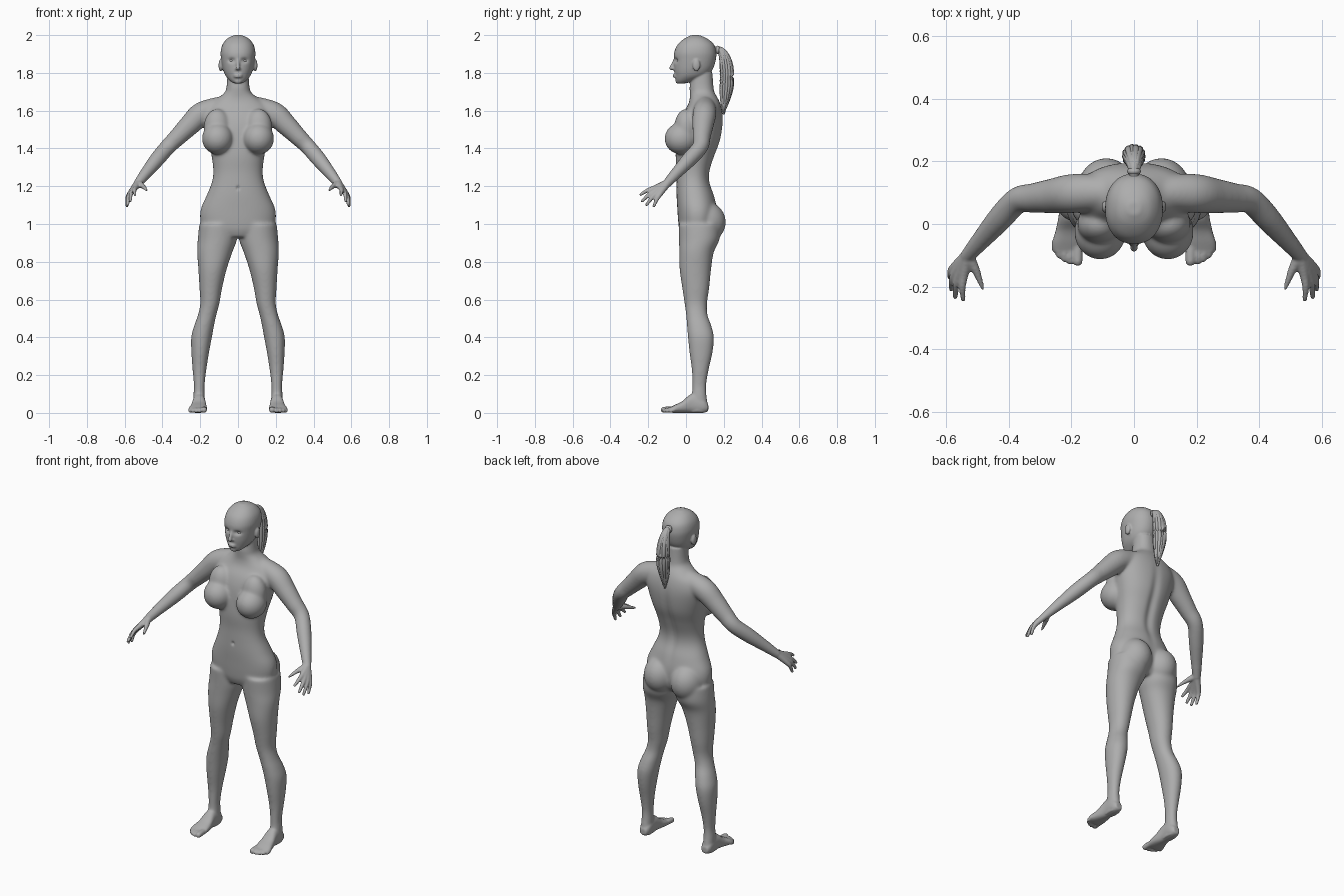
import bpy, bmesh, math, random
from mathutils import Vector, Matrix

random.seed(4)
grey = bpy.data.materials.new("plain grey")
grey.diffuse_color = (0.42, 0.42, 0.42, 1)


def spline(rows, steps=6):
    """Catmull-Rom through tuples of any length."""
    out = []
    for i in range(len(rows) - 1):
        p = [Vector(rows[min(max(i + k, 0), len(rows) - 1)]) for k in (-1, 0, 1, 2)]
        for j in range(steps):
            t = j / steps
            out.append(0.5 * (2 * p[1] + (p[2] - p[0]) * t
                              + (2 * p[0] - 5 * p[1] + 4 * p[2] - p[3]) * t * t
                              + (3 * p[1] - p[0] - 3 * p[2] + p[3]) * t ** 3))
    return out + [Vector(rows[-1])]


def skin(bm, rings):
    vs = [[bm.verts.new(p) for p in r] for r in rings]
    n = len(vs[0])
    for a, b in zip(vs, vs[1:]):
        for i in range(n):
            bm.faces.new((a[i], a[(i + 1) % n], b[(i + 1) % n], b[i]))
    bm.faces.new(vs[0])
    bm.faces.new(vs[-1])


def power(v, e):
    return math.copysign(abs(v) ** (2 / e), v)


def loft(bm, rows, s=1, e=2.2, along_y=False, n=40):
    """Rows are (station, centre x, half width, near, far)."""
    rings = []
    for t, cx, hw, lo, hi in spline(rows):
        ring = []
        for k in range(n):
            a = 2 * math.pi * k / n
            x = s * (cx + hw * power(math.cos(a), e))
            d = (lo + hi) / 2 + (hi - lo) / 2 * power(math.sin(a), e)
            ring.append((x, t, d) if along_y else (x, d, t))
        rings.append(ring)
    skin(bm, rings)


def ball(bm, c, r, s=1):
    m = Matrix.Translation((s * c[0], c[1], c[2])) @ Matrix.Diagonal((*r, 1))
    bmesh.ops.create_uvsphere(bm, u_segments=32, v_segments=20, radius=1, matrix=m)


def tube(bm, pts, s=1, n=20):
    """Points are (x, y, z, radius); ends are rounded."""
    q = spline([(s * p[0], *p[1:]) for p in pts])
    rings = []
    for i, p in enumerate(q):
        d = (q[min(i + 1, len(q) - 1)] - q[max(i - 1, 0)]).to_3d()
        rot = d.to_track_quat('Z', 'Y')
        rings.append([p.to_3d() + rot @ Vector((math.cos(2 * math.pi * k / n) * p[3],
                                                math.sin(2 * math.pi * k / n) * p[3], 0))
                      for k in range(n)])
    skin(bm, rings)
    for p in (q[0], q[-1]):
        ball(bm, p[:3], (p[3],) * 3)


def finish(bm, name):
    bmesh.ops.recalc_face_normals(bm, faces=bm.faces)
    me = bpy.data.meshes.new(name)
    bm.to_mesh(me)
    bm.free()
    ob = bpy.data.objects.new(name, me)
    bpy.context.collection.objects.link(ob)
    me.materials.append(grey)
    me.shade_smooth()
    return ob


def bake(ob):
    dg = bpy.context.evaluated_depsgraph_get()
    me = bpy.data.meshes.new_from_object(ob.evaluated_get(dg))
    ob.modifiers.clear()
    ob.data = me


bm = bmesh.new()
# torso and neck
loft(bm, [(z, 0, w, f, b) for z, w, f, b in (
    (.93, .10, -.02, .13), (.97, .18, -.036, .155), (1.02, .2, -.042, .165),
    (1.08, .197, -.046, .165), (1.15, .167, -.05, .15), (1.22, .139, -.05, .127),
    (1.28, .131, -.05, .128), (1.36, .14, -.055, .153), (1.44, .158, -.05, .182),
    (1.52, .178, -.04, .195), (1.58, .185, -.02, .195), (1.63, .16, .01, .185),
    (1.665, .11, .02, .17), (1.695, .072, .02, .152), (1.73, .06, .02, .145),
    (1.8, .056, .03, .14))])
# head
loft(bm, [(z, 0, w, f, b) for z, w, f, b in (
    (1.745, .024, -.045, .0), (1.76, .044, -.054, .05), (1.785, .066, -.058, .11),
    (1.82, .08, -.063, .142), (1.87, .089, -.064, .158), (1.91, .092, -.062, .16),
    (1.95, .082, -.044, .148), (1.982, .056, -.008, .112), (2.0, .02, .03, .07))])
# nose and lips
tube(bm, [(0, -.058, 1.872, .008), (0, -.07, 1.845, .009), (0, -.077, 1.826, .012)])
ball(bm, (0, -.058, 1.822), (.018, .016, .009))
for z in (1.79, 1.78):
    ball(bm, (0, -.054, z), (.025, .016, .006))
ball(bm, (0, -.04, 1.756), (.022, .016, .014))

for s in (1, -1):
    # ears
    ball(bm, (.092, .055, 1.84), (.011, .02, .032), s)
    # bust and seat
    ball(bm, (.108, -.025, 1.452), (.083, .089, .084), s)
    ball(bm, (.11, .0, 1.51), (.072, .062, .1), s)
    ball(bm, (.088, .105, 1.01), (.094, .106, .108), s)
    # leg
    loft(bm, [(1.0, .105, .1, -.04, .18), (.92, .109, .104, -.037, .178),
              (.85, .123, .093, -.036, .147), (.76, .135, .075, -.034, .133),
              (.66, .144, .06, -.02, .123), (.58, .149, .051, -.008, .112),
              (.52, .163, .049, 0, .114), (.46, .18, .053, .005, .135),
              (.4, .193, .055, .01, .148), (.32, .2, .047, .018, .141),
              (.23, .204, .037, .03, .121), (.15, .205, .029, .032, .108),
              (.09, .206, .03, .03, .109), (.04, .206, .03, .02, .115),
              (.005, .205, .028, .01, .11)], s, 2.1)
    # foot and toes
    loft(bm, [(.118, .205, .02, .01, .045), (.09, .205, .032, 0, .08),
              (.03, .206, .034, 0, .1), (-.02, .208, .042, 0, .062),
              (-.06, .212, .049, 0, .042), (-.088, .212, .046, .002, .028)], s, 2.4, True)
    for x, y, r in ((.18, -.118, .016), (.204, -.119, .011), (.222, -.111, .011),
                    (.239, -.099, .011), (.253, -.081, .01)):
        tube(bm, [(x * .9 + .02, -.05, .02, r), (x, y + .02, .018, r), (x, y, r, r)], s)
    # arm
    tube(bm, [(.06, .1, 1.632, .05), (.14, .1, 1.605, .06), (.2, .097, 1.578, .063),
              (.255, .09, 1.525, .057), (.32, .083, 1.46, .048), (.372, .075, 1.408, .043),
              (.43, .015, 1.34, .041), (.49, -.055, 1.265, .031), (.53, -.1, 1.215, .023)], s)
    # fingers, fanned from the wrist
    for k, t in (((.543, -.165, 1.191), (.545, -.24, 1.156)),
                 ((.558, -.165, 1.176), (.57, -.232, 1.121)),
                 ((.57, -.155, 1.164), (.583, -.208, 1.102)),
                 ((.576, -.14, 1.155), (.588, -.17, 1.095))):
        mid = [(a + b) / 2 for a, b in zip(k, t)]
        tube(bm, [(.53, -.1, 1.215, .021), (*k, .014), (mid[0] + .004, mid[1], mid[2] + .005, .011),
                  (*t, .008)], s)
    tube(bm, [(.527, -.105, 1.215, .019), (.503, -.15, 1.2, .014), (.482, -.207, 1.178, .009)], s)

# fuse into one skin
body = finish(bm, "body")
mod = body.modifiers.new("fuse", 'REMESH')
mod.mode = 'VOXEL'
mod.voxel_size = .0052
mod = body.modifiers.new("soften", 'SMOOTH')
mod.factor, mod.iterations = .5, 3
bake(body)

# blend the joints more strongly, sparing head, hands and feet
group = body.vertex_groups.new(name="blend")
for v in body.data.vertices:
    x, y, z = v.co
    w = min(1, max(0, (1.72 - z) / .05), max(0, (z - .05) / .08), max(0, (.52 - abs(x)) / .05))
    if w > 0:
        group.add([v.index], w, 'REPLACE')
mod = body.modifiers.new("blend", 'SMOOTH')
mod.factor, mod.iterations, mod.vertex_group = .5, 40, "blend"
bake(body)

# hollows: x, z, width, height, depth, front or back
for cx, cz, rx, rz, depth, front in ((.034, 1.866, .018, .012, .013, True),
                                     (-.034, 1.866, .018, .012, .013, True),
                                     (0, 1.19, .008, .01, .009, True),
                                     (0, 1.35, .025, .19, .012, False)):
    for v in body.data.vertices:
        if (v.co.y < 0) if front else (v.co.y > .08):
            g = depth * math.exp(-((v.co.x - cx) / rx) ** 2 - ((v.co.z - cz) / rz) ** 2)
            v.co.y += g if front else -g
body.data.shade_smooth()

# eyes
bm = bmesh.new()
for s in (1, -1):
    ball(bm, (.034, -.032, 1.864), (.016, .016, .011), s)
finish(bm, "eyes")

# ponytail: core, strands and tie
bm = bmesh.new()
path = [(.15, 1.925), (.19, 1.915), (.213, 1.84), (.215, 1.74), (.207, 1.66), (.2, 1.585)]
tube(bm, [(0, y, z, r) for (y, z), r in zip(path, (.015, .018, .026, .028, .018, .006))])
spread = (.005, .012, .025, .027, .018, .006)
thick = (.008, .011, .012, .012, .009, .003)
for i in range(14):
    a = 2 * math.pi * i / 14
    lift = random.uniform(0, .03)
    tube(bm, [(d * math.cos(a), y + d * math.sin(a), z + (lift if k == 5 else 0),
               r * random.uniform(.8, 1.1))
              for k, ((y, z), d, r) in enumerate(zip(path, spread, thick))], n=10)
ball(bm, (0, .168, 1.922), (.022, .014, .022))
finish(bm, "ponytail")
